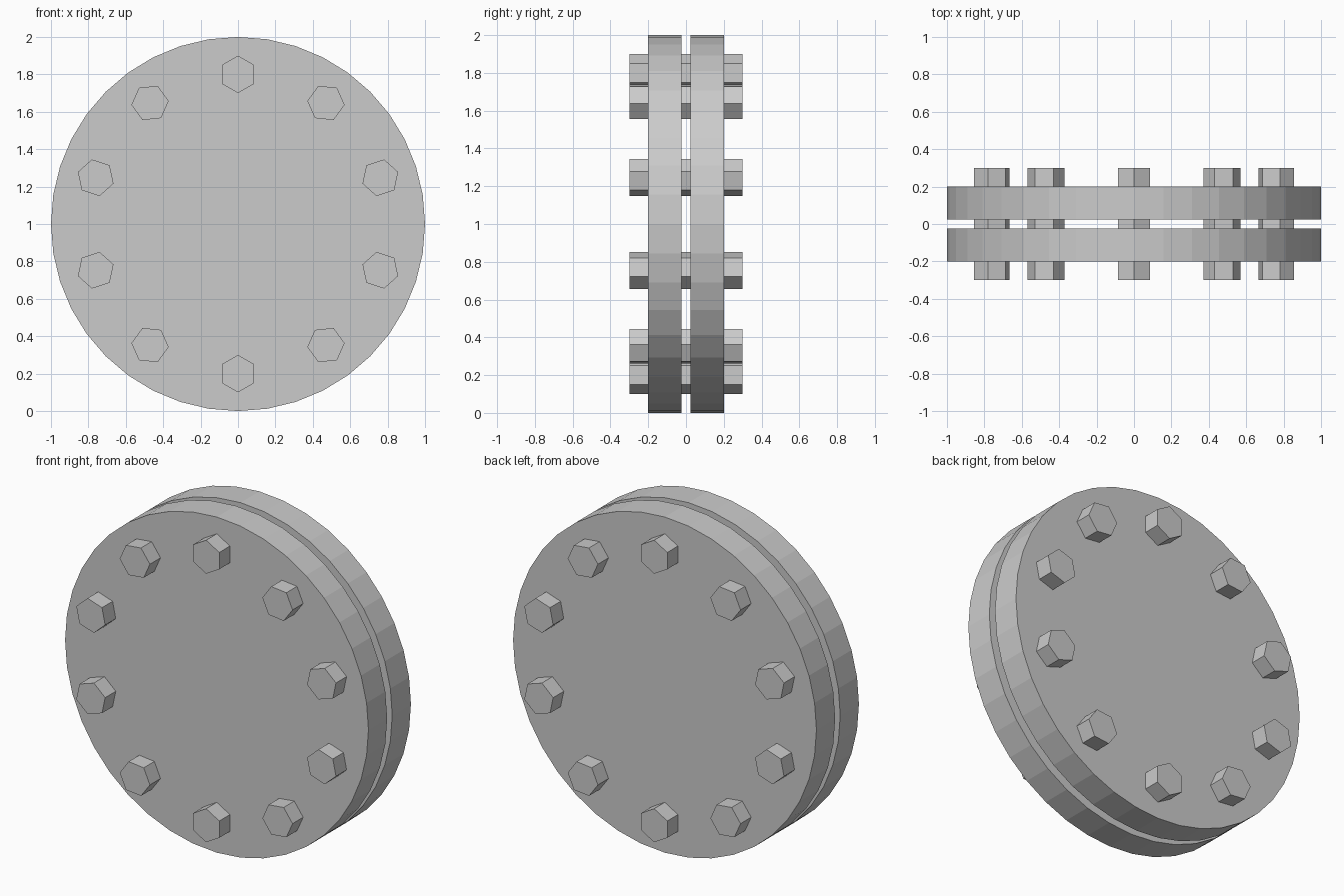
import bpy
from math import pi, sin, cos

if "Cube" in bpy.data.objects:
    bpy.data.objects.remove(bpy.data.objects["Cube"])

CENTRE_Z = 1.0


def prism(name, sides, radius, depth, x, y, z, spin=0.0):
    """Flat-sided prism lying along y, with one corner pointing up before spin."""
    bpy.ops.mesh.primitive_cylinder_add(
        vertices=sides, radius=radius, depth=depth,
        location=(x, y, z), rotation=(pi / 2, spin, 0))
    bpy.context.object.name = name


# Two flange discs with a narrow gap between them
for name, side in (("front_disc", -1), ("back_disc", 1)):
    prism(name, 40, 1.0, 0.176, 0, side * 0.112, CENTRE_Z)

# Ring of hexagonal bolts running through both discs
BOLTS = 10
for i in range(BOLTS):
    a = 2 * pi * i / BOLTS
    prism(f"bolt_{i + 1}", 6, 0.1, 0.6,
          0.8 * sin(a), 0, CENTRE_Z + 0.8 * cos(a), a)
